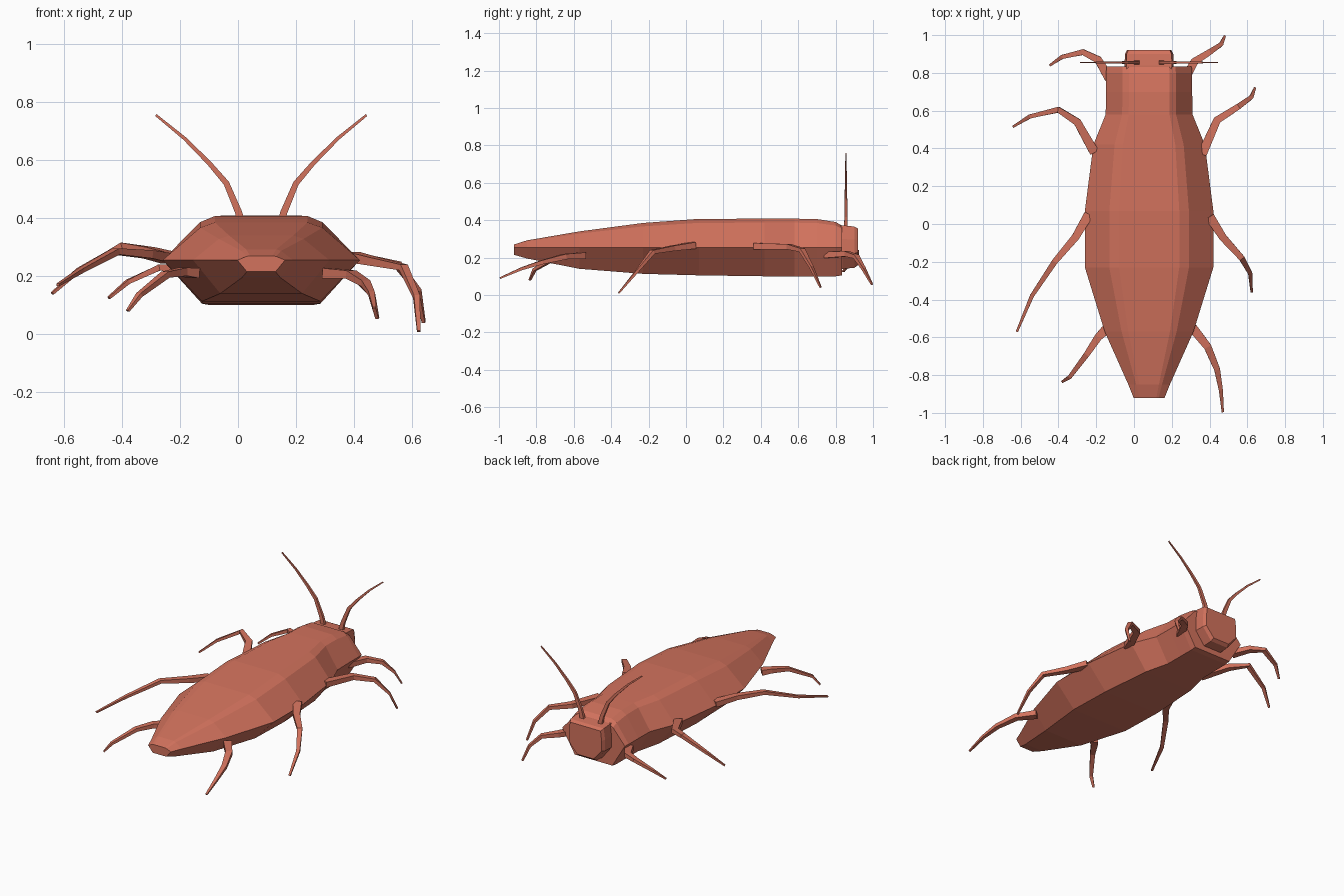
import bpy, bmesh
from mathutils import Vector

if "Cube" in bpy.data.objects:
    bpy.data.objects.remove(bpy.data.objects["Cube"])

mat = bpy.data.materials.new("shell_red")
mat.diffuse_color = (0.65, 0.17, 0.11, 1)
mat.use_nodes = True
mat.node_tree.nodes["Principled BSDF"].inputs["Base Color"].default_value = mat.diffuse_color
CX = 0.08  # body axis


def loft(name, rings):
    """Skin a list of equal-length point rings and cap both ends."""
    bm = bmesh.new()
    loops = [[bm.verts.new(p) for p in r] for r in rings]
    n = len(loops[0])
    for a, b in zip(loops, loops[1:]):
        for i in range(n):
            j = (i + 1) % n
            bm.faces.new((a[i], a[j], b[j], b[i]))
    bm.faces.new(loops[0])
    bm.faces.new(loops[-1])
    bmesh.ops.recalc_face_normals(bm, faces=bm.faces)
    me = bpy.data.meshes.new(name)
    bm.to_mesh(me)
    bm.free()
    me.materials.append(mat)
    ob = bpy.data.objects.new(name, me)
    bpy.context.collection.objects.link(ob)
    return ob


def limb(name, pts, r0, r1):
    """Tapered square tube through the points."""
    pts = [Vector(p) for p in pts]
    rings = []
    last = len(pts) - 1
    for i, p in enumerate(pts):
        t = (pts[min(i + 1, last)] - pts[max(i - 1, 0)]).normalized()
        ref = Vector((0, 1, 0)) if abs(t.z) > 0.9 or "antenna" in name else Vector((0, 0, 1))
        side = t.cross(ref).normalized()
        up = side.cross(t)
        r = r0 + (r1 - r0) * i / last
        rings.append([p + (side * a + up * b) * r
                      for a, b in ((1, .7), (-1, .7), (-1, -.7), (1, -.7))])
    return loft(name, rings)


def section(y, hw, zb, zm, zt, profile):
    """Mirror a half profile of (width, height) factors into a full ring."""
    half = [(hw * w, zm + h * ((zt - zm) if h > 0 else (zm - zb))) for w, h in profile]
    return ([(CX + x, y, z) for x, z in half] +
            [(CX - x, y, z) for x, z in reversed(half)])


# body: faceted shell, y / half width / bottom / top
shell = [(0.6, -1), (1, 0), (0.62, 0.86), (0.47, 1)]
stations = [(-0.92, 0.082, 0.215, 0.27), (-0.85, 0.11, 0.195, 0.292),
            (-0.57, 0.235, 0.14, 0.34), (-0.23, 0.34, 0.113, 0.385),
            (0.07, 0.34, 0.105, 0.407), (0.42, 0.295, 0.10, 0.408),
            (0.58, 0.23, 0.10, 0.408), (0.70, 0.228, 0.10, 0.406),
            (0.80, 0.228, 0.10, 0.39), (0.835, 0.225, 0.105, 0.37)]
loft("body", [section(y, w, b, 0.255, t, shell) for y, w, b, t in stations])

# head: small block set into the front of the body
face = [(0.5, -1), (1, -0.25), (1, 0.4), (0.93, 1)]
loft("head", [section(y, w, b, 0.25, t, face) for y, w, b, t in
              [(0.70, 0.11, 0.14, 0.37), (0.84, 0.13, 0.14, 0.372),
               (0.90, 0.128, 0.145, 0.366), (0.92, 0.118, 0.16, 0.355)]])

# legs: each one posed differently
legs = {
    "leg_right_1": [(.26, .75, .215), (.32, .86, .22), (.40, .91, .205), (.46, .95, .14), (.48, .995, .055)],
    "leg_right_2": [(.36, .37, .26), (.44, .55, .258), (.55, .62, .24), (.62, .67, .15), (.64, .72, .04)],
    "leg_right_3": [(.40, .04, .265), (.47, -.07, .25), (.57, -.18, .23), (.615, -.26, .13), (.623, -.36, .01)],
    "leg_right_4": [(.31, -.55, .21), (.39, -.65, .205), (.44, -.77, .175), (.46, -.88, .14), (.47, -.995, .09)],
    "leg_left_1": [(-.13, .77, .215), (-.19, .87, .225), (-.27, .91, .23), (-.38, .885, .18), (-.445, .84, .125)],
    "leg_left_2": [(-.21, .38, .26), (-.30, .54, .285), (-.40, .605, .305), (-.55, .57, .22), (-.64, .515, .14)],
    "leg_left_3": [(-.24, .05, .26), (-.31, -.07, .275), (-.42, -.20, .285), (-.54, -.38, .22), (-.62, -.57, .17)],
    "leg_left_4": [(-.15, -.56, .21), (-.19, -.60, .215), (-.25, -.69, .205), (-.34, -.81, .135), (-.38, -.835, .08)],
}
for name, pts in legs.items():
    limb(name, pts, 0.025, 0.006)

# antennae: curved feelers rising from the head
curve = [(.06, .35), (.078, .42), (.12, .52), (.18, .59), (.265, .675), (.363, .755)]
for name, s in (("antenna_right", 1), ("antenna_left", -1)):
    limb(name, [(CX + s * x, 0.855, z) for x, z in curve], 0.014, 0.004)
